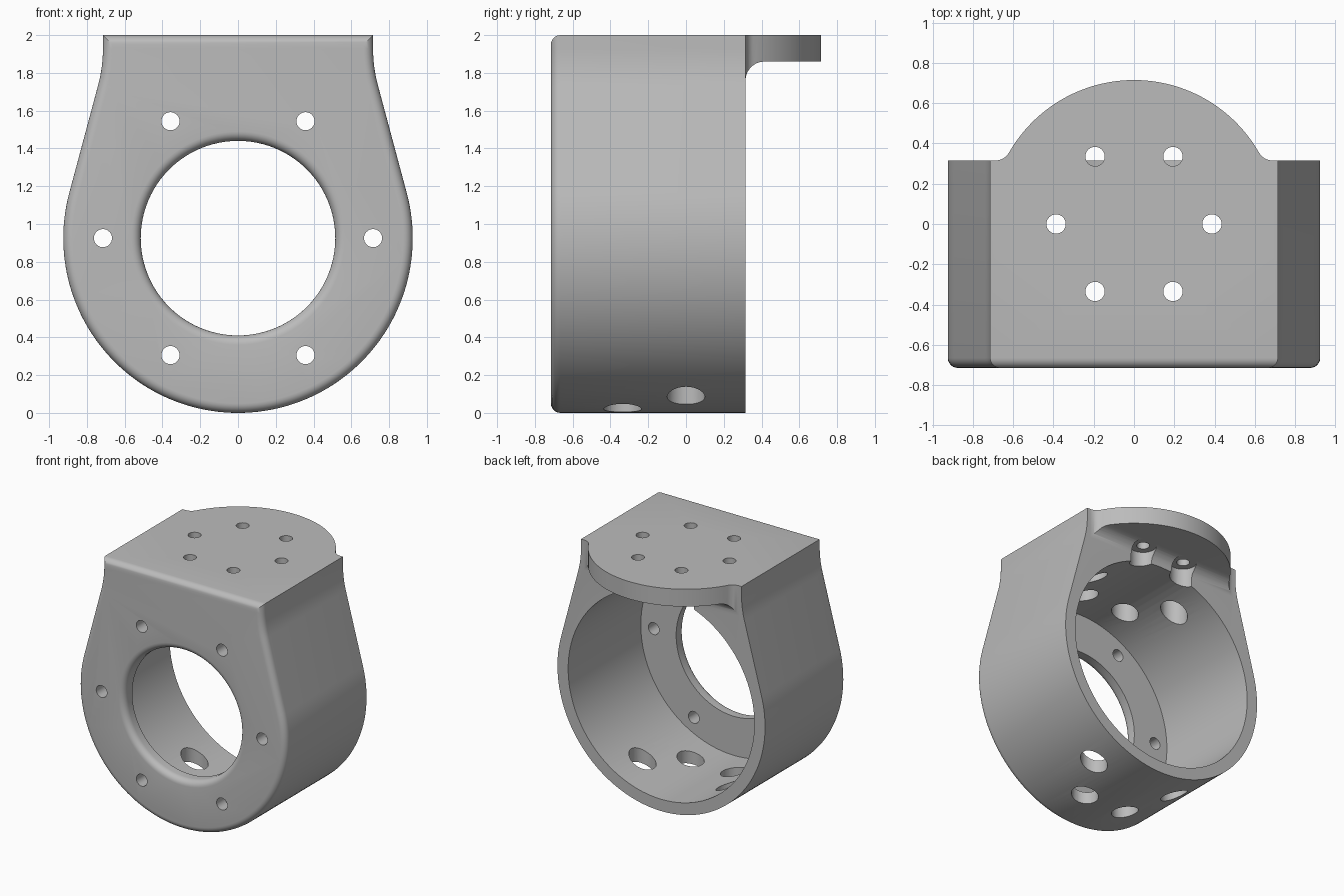
import bpy, bmesh
from math import sin, cos, tan, pi, radians, sqrt, atan2
from mathutils import Matrix, Vector

cube = bpy.data.objects.get("Cube")
if cube:
    bpy.data.objects.remove(cube, do_unlink=True)

FRONT, BACK = -0.715, 0.315      # depth of the housing
R, CZ = 0.925, 0.925             # outer radius and bore axis height
TOP, HALF = 2.0, 0.715           # top plate height and half width
UNDER = 1.86                     # underside of the rear flange
FILLET, SCREW, ACCESS = 0.05, 0.048, 0.1

grey = bpy.data.materials.new("light_grey")
grey.use_nodes = True
grey.diffuse_color = (0.5, 0.5, 0.5, 1)
grey.node_tree.nodes["Principled BSDF"].inputs["Base Color"].default_value = (0.5, 0.5, 0.5, 1)


def arc(cx, cy, r, a0, a1, n):
    return [(cx + r * cos(a0 + (a1 - a0) * i / n), cy + r * sin(a0 + (a1 - a0) * i / n))
            for i in range(n + 1)]


def add_object(name, bm):
    bmesh.ops.recalc_face_normals(bm, faces=bm.faces)
    mesh = bpy.data.meshes.new(name)
    bm.to_mesh(mesh)
    bm.free()
    mesh.materials.append(grey)
    obj = bpy.data.objects.new(name, mesh)
    bpy.context.collection.objects.link(obj)
    return obj


def prism(name, points, place, lo, hi, round_edge=0):
    """Extrude a 2D outline from lo to hi; optionally round the lo rim."""
    bm = bmesh.new()
    face = bm.faces.new([bm.verts.new(place(a, b, lo)) for a, b in points])
    rim = list(face.edges)
    out = bmesh.ops.extrude_face_region(bm, geom=[face], use_keep_orig=True)
    shift = place(0, 0, hi) - place(0, 0, lo)
    bmesh.ops.translate(bm, vec=shift, verts=[v for v in out["geom"] if isinstance(v, bmesh.types.BMVert)])
    bmesh.ops.recalc_face_normals(bm, faces=bm.faces)
    if round_edge:
        bmesh.ops.bevel(bm, geom=rim, offset=round_edge, segments=6, profile=0.5,
                        affect='EDGES', clamp_overlap=False)
    return add_object(name, bm)


def lathe_y(name, profile, n):
    """Closed solid turned about the bore axis from (radius, y) points."""
    bm = bmesh.new()
    rings = [[bm.verts.new((r * cos(2 * pi * i / n), y, CZ + r * sin(2 * pi * i / n)))
              for i in range(n)] for r, y in profile]
    for a, b in zip(rings, rings[1:]):
        for i in range(n):
            j = (i + 1) % n
            bm.faces.new((a[i], a[j], b[j], b[i]))
    bm.faces.new(rings[0])
    bm.faces.new(rings[-1])
    return add_object(name, bm)


def on_xz(a, b, d):
    return Vector((a, d, b))


def on_xy(a, b, d):
    return Vector((a, b, d))


def on_yz(a, b, d):
    return Vector((d, a, b))


def boolean(target, tool, operation):
    mod = target.modifiers.new(operation.lower(), 'BOOLEAN')
    mod.operation, mod.object, mod.solver = operation, tool, 'EXACT'
    bpy.context.view_layer.objects.active = target
    bpy.ops.object.modifier_apply(modifier=mod.name)
    bpy.data.objects.remove(tool, do_unlink=True)


def cut_round(target, x, y, r, lo, hi, place):
    tool = prism("cutter", arc(x, y, r, 0, 2 * pi, 32)[:-1], place, lo, hi)
    boolean(target, tool, 'DIFFERENCE')


# Housing outline: round bottom, tangent sides, eased into a vertical top
lean = radians(15)
tx, tz = R * cos(lean), CZ + R * sin(lean)
bend_z = tz + (tx - HALF) / tan(lean)
ease = 0.75
right_side = arc(HALF + ease, bend_z + ease * tan(lean / 2), ease, pi + lean, pi, 8)
right_side.append((HALF, TOP))
outline = arc(0, CZ, R, pi - lean, 2 * pi + lean, 96) + right_side
outline += [(-x, z) for x, z in reversed(right_side)]
housing = prism("motor_housing", outline, on_xz, FRONT, BACK, FILLET)

# Rear flange: round plan with eased corners, filleted underneath
blend = 0.08
bx = sqrt((HALF + blend) ** 2 - (BACK + blend) ** 2)
contact = atan2(BACK + blend, bx)
corner = arc(bx, BACK + blend, blend, -pi / 2, contact - pi, 8)
plan = [(bx, 0.0)] + corner + arc(0, 0, HALF, contact, pi - contact, 64)[1:-1]
plan += [(-x, y) for x, y in reversed(corner)] + [(-bx, 0.0)]
flange = prism("rear_flange", plan, on_xy, 1.5, TOP)
under = 0.1
section = [(-0.2, TOP), (-0.2, UNDER - under), (BACK, UNDER - under)]
section += arc(BACK + under, UNDER - under, under, pi, pi / 2, 8)[1:]
section += [(1.0, UNDER), (1.0, TOP + 0.1), (-0.2, TOP + 0.1)]
boolean(flange, prism("flange_section", section[1:], on_yz, -1, 1), 'INTERSECT')
boolean(housing, flange, 'UNION')

# Motor bore and rounded front opening
boolean(housing, lathe_y("bore", [(0.83, -0.61), (0.83, 1.0)], 96), 'DIFFERENCE')
hole = 0.515
lip = [(hole + FILLET * (1 - sin(a)), FRONT + FILLET * (1 - cos(a)))
       for a in [pi / 2 * i / 6 for i in range(7)]]
lip = [(hole + FILLET, FRONT - 0.1)] + lip + [(hole, -0.4)]
boolean(housing, lathe_y("front_opening", lip, 96), 'DIFFERENCE')

# Six front screw holes
for k in range(6):
    a = k * pi / 3
    cut_round(housing, HALF * cos(a), CZ + HALF * sin(a), SCREW, -0.9, -0.4, on_xz)

# Six top screw holes with wide access bores below
for k in range(6):
    x, y = 0.387 * cos(k * pi / 3), 0.387 * sin(k * pi / 3)
    cut_round(housing, x, y, ACCESS, 1.0 if y > 0.3 else -0.2, UNDER, on_xy)
    cut_round(housing, x, y, SCREW, 1.7, 2.2, on_xy)

# Smooth curves, crisp edges
bpy.ops.object.select_all(action='DESELECT')
housing.select_set(True)
bpy.context.view_layer.objects.active = housing
bpy.ops.object.shade_smooth_by_angle(angle=radians(30))
